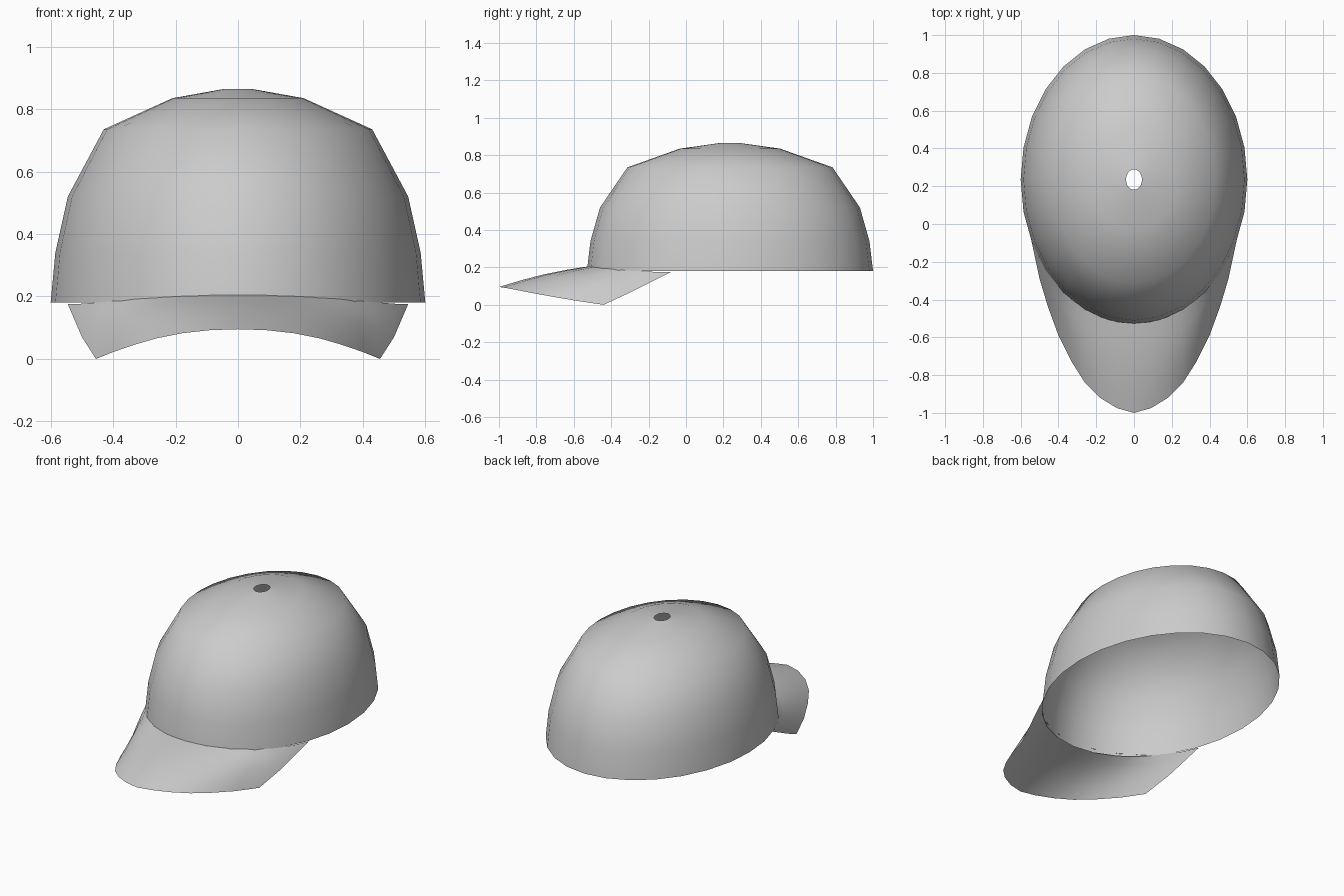
import bpy, bmesh
from math import sin, cos, pi, radians

cube = bpy.data.objects.get("Cube")
if cube:
    bpy.data.objects.remove(cube, do_unlink=True)

cloth = bpy.data.materials.new("light_grey_cloth")
cloth.use_nodes = True
GREY = (0.6, 0.6, 0.6, 1)
cloth.diffuse_color = GREY
cloth.node_tree.nodes["Principled BSDF"].inputs["Base Color"].default_value = GREY

CENTRE_Y, STRETCH, SIDES = 0.235, 1.275, 28


def grid_object(name, rows, closed=False):
    """Skin rows of points into one smooth sheet."""
    bm = bmesh.new()
    rings = [[bm.verts.new(p) for p in row] for row in rows]
    n = len(rows[0])
    for a, b in zip(rings, rings[1:]):
        for i in range(n if closed else n - 1):
            j = (i + 1) % n
            bm.faces.new((a[i], a[j], b[j], b[i]))
    bmesh.ops.remove_doubles(bm, verts=bm.verts, dist=0.0005)
    for f in bm.faces:
        f.smooth = True
    mesh = bpy.data.meshes.new(name)
    bm.to_mesh(mesh)
    bm.free()
    mesh.materials.append(cloth)
    obj = bpy.data.objects.new(name, mesh)
    bpy.context.collection.objects.link(obj)
    return obj


def oval(radius, angle, z):
    """Point on a crown ring; angle zero is the front."""
    return (radius * sin(angle), CENTRE_Y - STRETCH * radius * cos(angle), z)


# Crown: open oval dome with a small hole at the top
profile = [(0.6, 0.18), (0.585, 0.34), (0.545, 0.52),
           (0.43, 0.735), (0.21, 0.835), (0.042, 0.865)]
grid_object("crown", [[oval(r, 2 * pi * k / SIDES, z) for k in range(SIDES)]
                      for r, z in profile], closed=True)

# Brim: curved sheet between the crown's front rim and a drooping outer edge
outer = [(0, -1, .095), (.09, -.975, .092), (.18, -.92, .082),
         (.26, -.84, .066), (.33, -.73, .046), (.40, -.59, .022),
         (.455, -.44, 0), (.50, -.29, .07), (.545, -.08, .175)]
last = len(outer) - 1
inner = []
for i in range(last + 1):
    t = i / last
    inner.append(oval(0.597, radians(65.3) * t, .175 + .03 * (1 - t * t) ** 2))

rows = []
for f in (0, .25, .5, .75, .95, 1):
    half = []
    for a, b in zip(inner, outer):
        x, y, z = (p + (q - p) * f for p, q in zip(a, b))
        half.append((x, y, z + .012 * sin(pi * f) * (1 - (x / .545) ** 4)))
    rows.append([(-x, y, z) for x, y, z in half[:0:-1]] + half)
grid_object("brim", rows)
